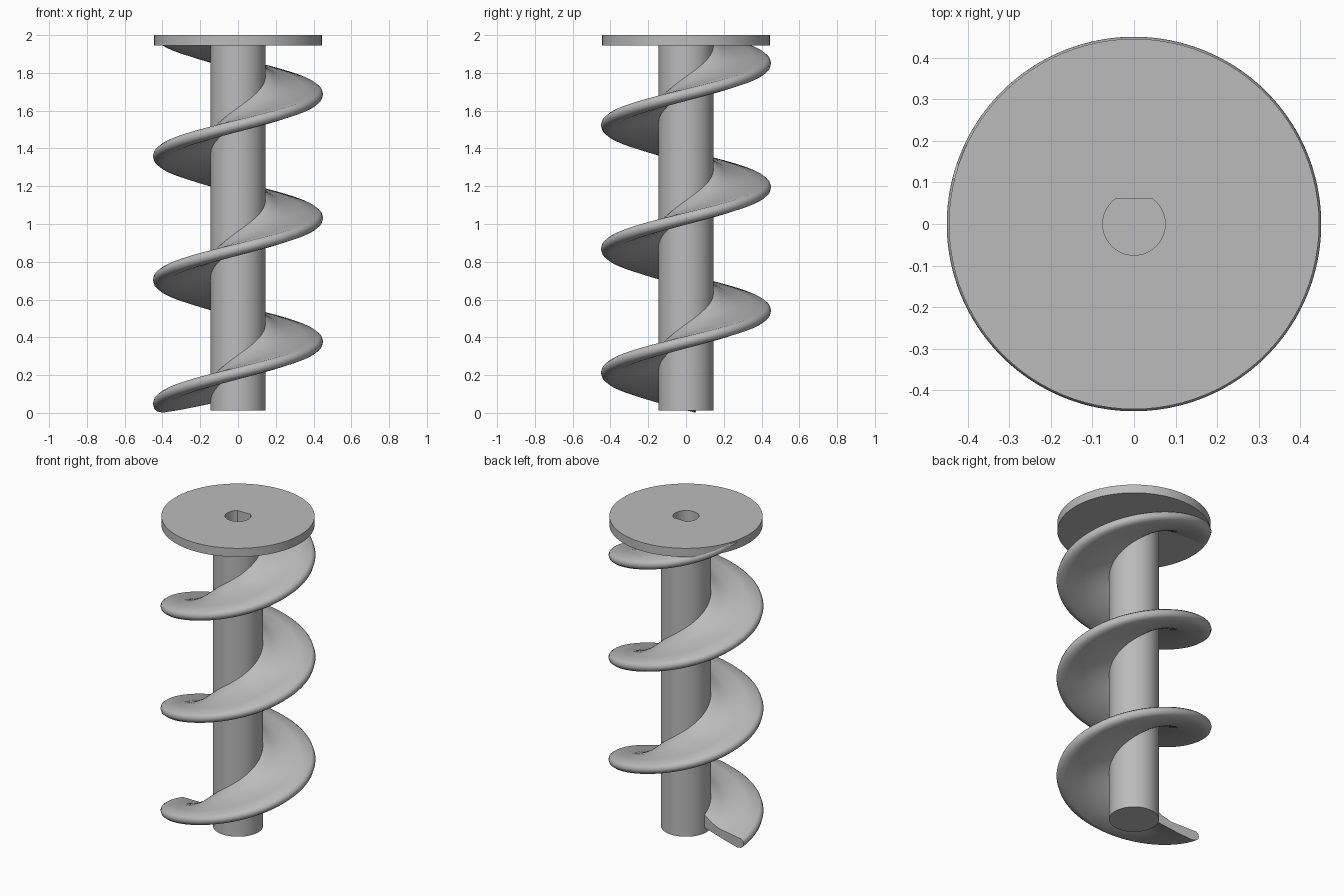
import bpy, bmesh, math

cube = bpy.data.objects.get("Cube")
if cube:
    bpy.data.objects.remove(cube)

mat = bpy.data.materials.new("plain grey")
mat.use_nodes = True
GREY = (0.5, 0.5, 0.5, 1)
mat.diffuse_color = GREY
mat.node_tree.nodes["Principled BSDF"].inputs["Base Color"].default_value = GREY


def make_object(name, bm):
    bmesh.ops.recalc_face_normals(bm, faces=bm.faces)
    mesh = bpy.data.meshes.new(name)
    bm.to_mesh(mesh)
    bm.free()
    mesh.materials.append(mat)
    obj = bpy.data.objects.new(name, mesh)
    bpy.context.collection.objects.link(obj)
    return obj


def prism(name, outline, bottom, top):
    """Extrude a flat outline between two heights."""
    bm = bmesh.new()
    low = [bm.verts.new((x, y, bottom)) for x, y in outline]
    high = [bm.verts.new((x, y, top)) for x, y in outline]
    bm.faces.new(low)
    bm.faces.new(high)
    for i in range(len(low)):
        j = (i + 1) % len(low)
        bm.faces.new((low[i], low[j], high[j], high[i]))
    return make_object(name, bm)


def circle(radius, count=96, flat=None):
    """Circle outline; a flat value cuts it to a D shape at that y."""
    points = []
    for i in range(count):
        a = math.tau * i / count
        points.append((radius * math.cos(a), radius * math.sin(a)))
    if flat is None:
        return points
    start = math.asin(flat / radius)
    sweep = math.pi + 2 * start
    return [(radius * math.cos(math.pi - start + sweep * i / count),
             radius * math.sin(math.pi - start + sweep * i / count))
            for i in range(count + 1)]


def smooth(obj, degrees=35):
    bpy.ops.object.select_all(action="DESELECT")
    obj.select_set(True)
    bpy.context.view_layer.objects.active = obj
    bpy.ops.object.shade_smooth_by_angle(angle=math.radians(degrees))


# Shaft and top flange, both pierced by a blind D-shaped socket
shaft = prism("shaft", circle(0.145), 0.012, 1.98)
flange = prism("top_flange", circle(0.445), 1.945, 2.0)
cutter = prism("socket_cutter", circle(0.075, 48, 0.06), 1.6, 2.1)
cutter.hide_render = True
for part in (shaft, flange):
    bpy.context.view_layer.objects.active = part
    mod = part.modifiers.new("socket", "BOOLEAN")
    mod.operation = "DIFFERENCE"
    mod.object = cutter
    bpy.ops.object.modifier_apply(modifier=mod.name)
    smooth(part)
bpy.data.objects.remove(cutter)

# Screw blade: a section (radius, height) raised at the root and round at the rim
SECTION = [(0.13, 0.10), (0.16, 0.085), (0.2, 0.06), (0.26, 0.04), (0.35, 0.033),
           (0.43, 0.028), (0.445, 0.016), (0.45, 0), (0.445, -0.018), (0.43, -0.03),
           (0.4, -0.036), (0.3, -0.02), (0.2, 0), (0.13, 0.015)]
PITCH, STEPS = 0.655, 288
START, END = math.radians(173), math.radians(166) + 3 * math.tau

bm = bmesh.new()
rings = []
for s in range(STEPS + 1):
    a = START + (END - START) * s / STEPS
    rise = 0.05 + PITCH * (a - math.pi) / math.tau
    rings.append([bm.verts.new((r * math.cos(a), r * math.sin(a),
                                max(0, min(rise + h, 1.99)))) for r, h in SECTION])
for a, b in zip(rings, rings[1:]):
    for i in range(len(SECTION)):
        j = (i + 1) % len(SECTION)
        bm.faces.new((a[i], a[j], b[j], b[i]))
bm.faces.new(rings[0])
bm.faces.new(rings[-1])
smooth(make_object("screw_blade", bm), 40)
